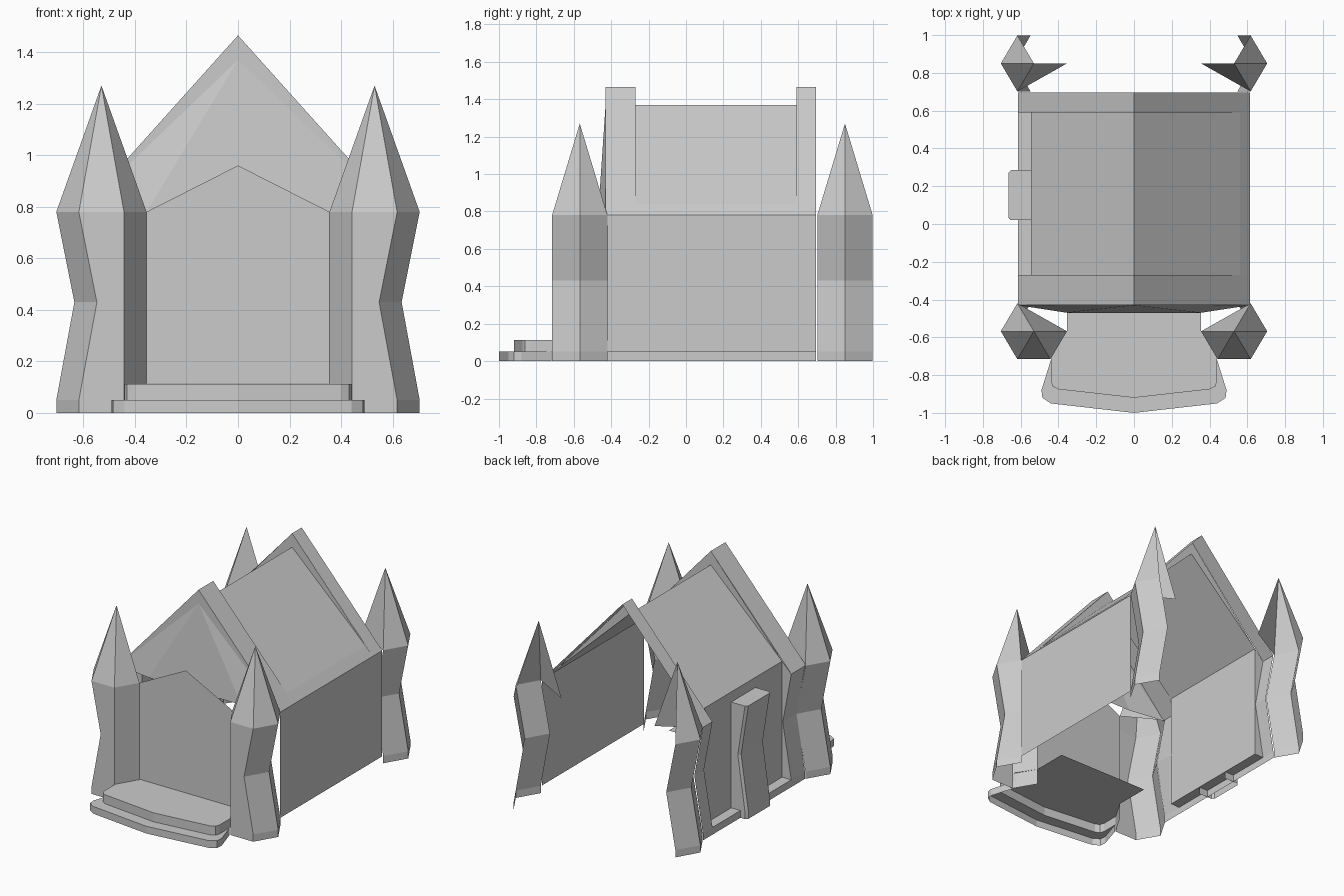
import bpy, bmesh
from mathutils import Vector

cube = bpy.data.objects.get("Cube")
if cube:
    bpy.data.objects.remove(cube)

STONE = (0.6, 0.6, 0.6, 1)
stone = bpy.data.materials.new("grey stone")
stone.use_nodes = True
stone.diffuse_color = STONE
stone.node_tree.nodes["Principled BSDF"].inputs["Base Color"].default_value = STONE


def sheet(name, polys, ref, away=True):
    """Join polygons into one flat-shaded shell, facing away from or toward ref."""
    bm = bmesh.new()
    for poly in polys:
        bm.faces.new([bm.verts.new(p) for p in poly])
    bmesh.ops.remove_doubles(bm, verts=bm.verts, dist=0.0005)
    bm.normal_update()
    for f in bm.faces:
        outward = f.normal.dot(f.calc_center_median() - Vector(ref)) > 0
        if outward != away:
            f.normal_flip()
    mesh = bpy.data.meshes.new(name)
    bm.to_mesh(mesh)
    bm.free()
    mesh.materials.append(stone)
    obj = bpy.data.objects.new(name, mesh)
    bpy.context.collection.objects.link(obj)
    return obj


def loft(rings):
    """Quads between successive open rings."""
    return [(a[i], a[i + 1], b[i + 1], b[i])
            for a, b in zip(rings, rings[1:]) for i in range(len(a) - 1)]


EAVE, PEAK, RIDGE, BASE, WAIST = 0.78, 1.465, 1.37, 0.05, 0.43
WALL, BAY = 0.615, 0.545                 # outer wall and recessed bay distance
FRONT, BAY_F, BAY_B, BACK = -0.42, -0.27, 0.59, 0.695
LEVELS = (0, BASE, WAIST, EAVE)
MIDDLE = (0, 0.1, 0.4)


# Corner towers: outer hexagon sides with a pinched waist and a tall spike
def tower(name, side, cy, end):
    cx, r, h = 0.53, 0.175, 0.148
    outer, inner = cx + r / 2, cx - r / 2
    ring = [(outer, -end * h), (cx + r, 0), (outer, end * h)]
    if end < 0:
        ring += [(inner, end * h), (cx - r, 0)]

    def point(p, z):
        pinch = 0.07 if z == WAIST and p[0] > cx else 0
        return (side * (p[0] - pinch), cy + p[1], z)

    polys = loft([[point(p, z) for p in ring] for z in LEVELS])
    apex = (side * cx, cy, 1.27)
    top = [point(p, EAVE) for p in ring]
    polys += [(a, b, apex) for a, b in zip(top, top[1:])]
    polys.append((top[0], point((cx - r, 0), EAVE), apex))
    sheet(name, polys, (side * cx, cy, 0.4))


for side, label in ((1, "left"), (-1, "right")):
    tower("front_tower_" + label, side, -0.568, -1)
    tower("back_tower_" + label, side, 0.85, 1)

# Plain left wall
sheet("left_wall", [[(WALL, FRONT, BASE), (WALL, BACK, BASE),
                     (WALL, BACK, EAVE), (WALL, FRONT, EAVE)]], MIDDLE)

# Right wall: pinched piers at both ends and a plinth between them
PIER = [(-WALL, 0), (-WALL, BASE), (-0.55, WAIST), (-WALL, EAVE)]
piers = []
for y0, y1 in ((FRONT, BAY_F), (BAY_B, BACK)):
    piers += loft([[(x, y0, z), (x, y1, z)] for x, z in PIER])
piers.append([(-WALL, BAY_F, 0), (-WALL, BAY_B, 0),
              (-WALL, BAY_B, BASE), (-WALL, BAY_F, BASE)])
sheet("right_wall_piers", piers, MIDDLE)

# Recessed bay with sill and side reveals
BAY_TOP = 0.85
bay = [[(-BAY, BAY_F, BASE), (-BAY, BAY_B, BASE),
        (-BAY, BAY_B, BAY_TOP), (-BAY, BAY_F, BAY_TOP)],
       [(-WALL, BAY_F, BASE), (-WALL, BAY_B, BASE),
        (-BAY, BAY_B, BASE), (-BAY, BAY_F, BASE)]]
for y in (BAY_F, BAY_B):
    bay.append([(x, y, z) for x, z in PIER[1:]]
               + [(-BAY, y, BAY_TOP), (-BAY, y, BASE)])
sheet("right_bay", bay, (-0.8, 0.16, 0.5), away=False)

# Buttress in the middle of the bay
plan = [(-BAY, 0.02), (-0.65, 0.02), (-0.665, 0.035),
        (-0.665, 0.27), (-0.65, 0.285), (-BAY, 0.285)]
rings = [[(x + (0.055 if z == WAIST and x < -BAY else 0), y, z) for x, y in plan]
         for z in LEVELS]
sheet("right_buttress", loft(rings) + [rings[-1]], (-0.57, 0.15, 0.4))

# Roof: low middle slopes between raised end parapets
HIGH = [(-WALL, EAVE), (0, PEAK), (WALL, EAVE)]
LOW = [(-BAY, BAY_TOP), (0, RIDGE), (0.56, 0.84), (WALL, EAVE)]


def section(profile, y):
    return [(x, y, z) for x, z in profile]


sheet("roof_slopes", loft([section(LOW, BAY_F), section(LOW, BAY_B)]), (0, 0.1, 0.2))
for label, y0, y1, step in (("front", FRONT - 0.01, BAY_F, BAY_F),
                            ("back", BAY_B, BACK, BAY_B)):
    polys = loft([section(HIGH, y0), section(HIGH, y1)])
    for foot in (LOW[0], LOW[2]):
        polys.append(section([(0, PEAK), foot, (0, RIDGE)], step))
    if label == "front":
        for s in (-1, 1):
            polys.append(section([(0, PEAK), (s * WALL, EAVE), (0, RIDGE)], y0))
    sheet(label + "_parapet", polys, (0, (y0 + y1) / 2, 0.2))

# Leaning gable behind the entrance wall
top = (0, FRONT - 0.01, RIDGE)
foot_r, foot_l = (-0.355, -0.47, EAVE), (0.355, -0.47, EAVE)
sheet("front_gable", [(top, foot_r, foot_l),
                      (top, (-WALL, FRONT - 0.01, EAVE), foot_r),
                      (top, foot_l, (WALL, FRONT - 0.01, EAVE))], MIDDLE)

# Entrance wall between the front towers
door = [(-0.355, 0.115), (0.355, 0.115), (0.355, EAVE), (0, 0.96), (-0.355, EAVE)]
sheet("entrance_wall", [section(door, -0.568)], MIDDLE)

# Two curved front steps, hollow underneath
half_low = [(0.44, -0.72), (0.49, -0.88), (0.485, -0.92), (0.44, -0.95)]
half_up = [(0.44, -0.70), (0.44, -0.83), (0.43, -0.86), (0.40, -0.875)]


def outline(half, nose, z):
    right = [(-x, y, z) for x, y in half]
    left = [(x, y, z) for x, y in reversed(half)]
    return right + [(0, nose, z)] + left


STEP = 0.112
rings = [outline(half_low, -1, 0), outline(half_low, -1, BASE),
         outline(half_up, -0.92, BASE), outline(half_up, -0.92, STEP)]
landing = rings[-1] + [(0.355, -0.568, STEP), (0.355, -0.32, STEP),
                       (-0.355, -0.32, STEP), (-0.355, -0.568, STEP)]
sheet("front_steps", loft(rings) + [landing], (0, -0.6, -0.2))
